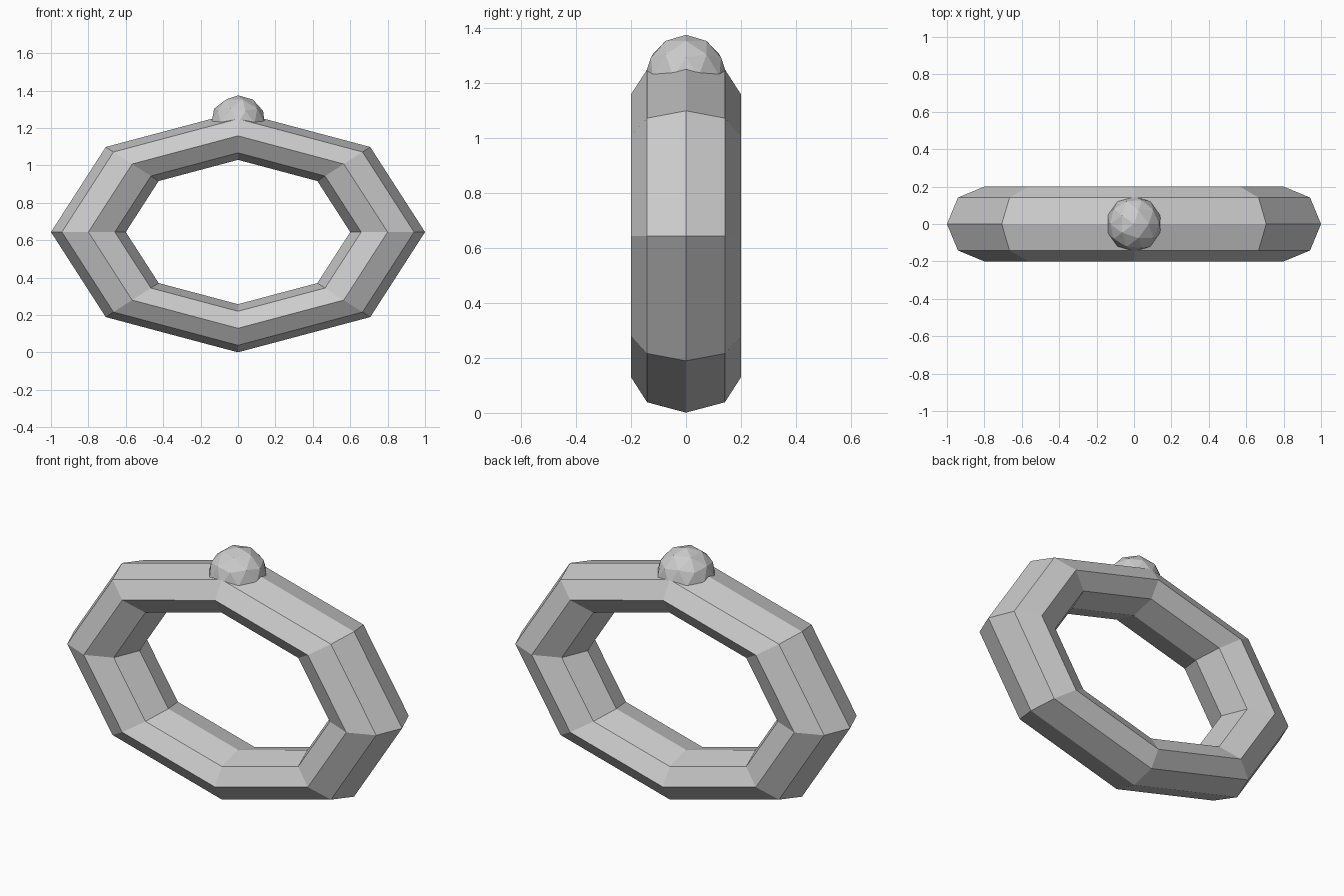
import bpy
from math import pi

if "Cube" in bpy.data.objects:
    bpy.data.objects.remove(bpy.data.objects["Cube"])

CENTRE_Z = 0.644

# Octagonal ring: 8-sided tube, standing upright and squashed in height
bpy.ops.mesh.primitive_torus_add(major_segments=8, minor_segments=8,
                                 major_radius=0.8, minor_radius=0.2)
ring = bpy.context.object
ring.name = "ring"
ring.rotation_euler = (pi / 2, 0, 0)
ring.scale = (1, 0.643, 1)
ring.location = (0, 0, CENTRE_Z)
bpy.ops.object.transform_apply(location=True, rotation=True, scale=True)
bpy.ops.object.shade_flat()

# Faceted stone half sunk into the top of the ring
bpy.ops.mesh.primitive_ico_sphere_add(subdivisions=2, radius=0.15,
                                      location=(0, 0, 1.225))
stone = bpy.context.object
stone.name = "stone"
bpy.ops.object.shade_flat()
